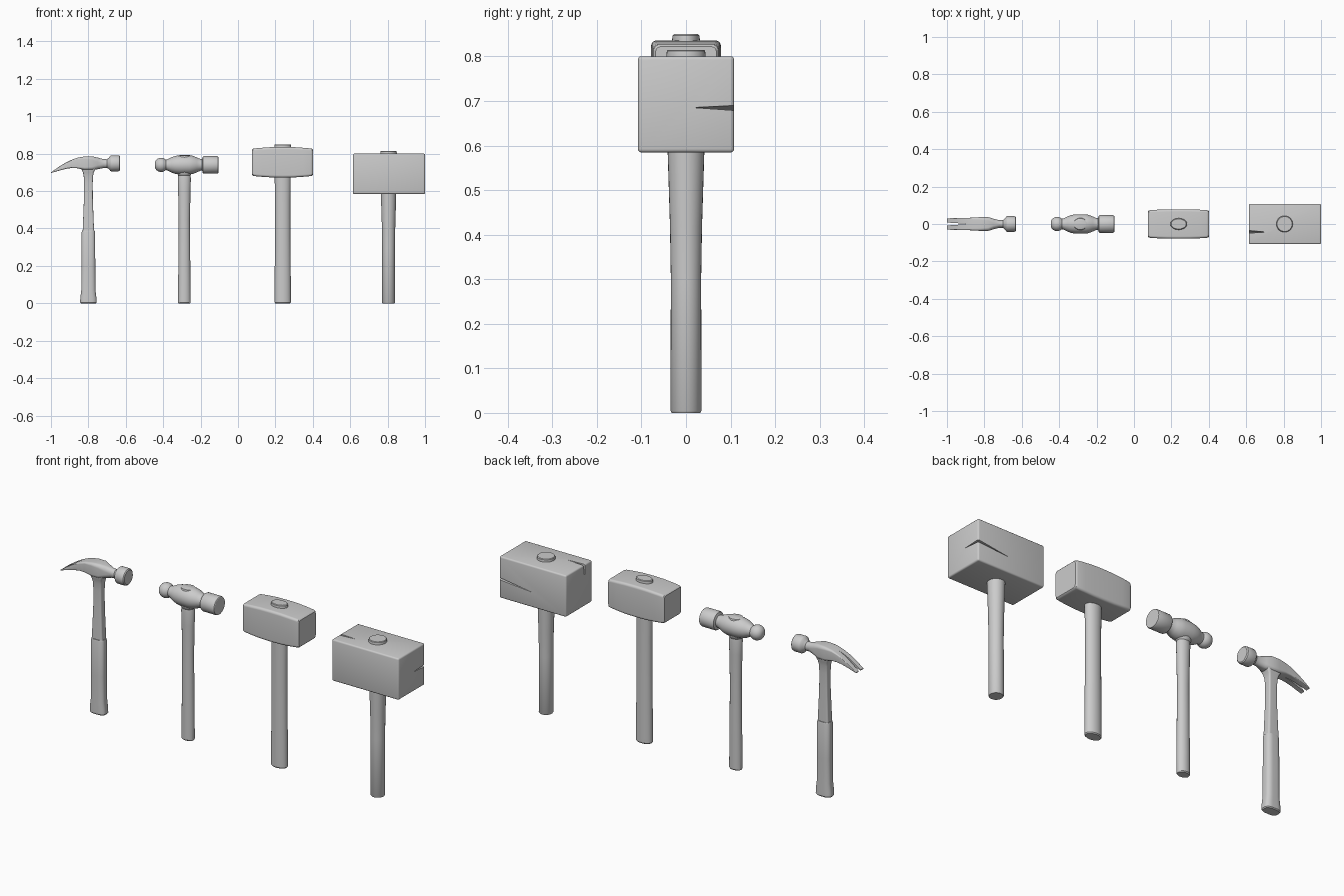
import bpy, bmesh
from math import sin, cos, pi


def finish(ob, angle=32):
    bpy.ops.object.select_all(action='DESELECT')
    ob.select_set(True)
    bpy.context.view_layer.objects.active = ob
    for m in list(ob.modifiers):
        bpy.ops.object.modifier_apply(modifier=m.name)
    bpy.ops.object.shade_smooth_by_angle(angle=angle * pi / 180)


def to_object(name, bm):
    bmesh.ops.recalc_face_normals(bm, faces=bm.faces)
    me = bpy.data.meshes.new(name)
    bm.to_mesh(me)
    bm.free()
    ob = bpy.data.objects.new(name, me)
    bpy.context.collection.objects.link(ob)
    return ob


def section(a, b, f, k=7):
    """Rounded rectangle; f = 1 gives an ellipse."""
    pts = []
    for q, (sx, sy) in enumerate([(1, 1), (-1, 1), (-1, -1), (1, -1)]):
        for i in range(k + 1):
            t = (q + i / k) * pi / 2
            pts.append((sx * a * (1 - f) + f * a * cos(t), sy * b * (1 - f) + f * b * sin(t)))
    return pts


def loft(name, axis, secs):
    """secs: (position on axis, centre offset, half size 1, half size 2, roundness)"""
    bm = bmesh.new()
    rings = []
    for t, c, a, b, f in secs:
        co = [(t, u, c + v) if axis == 'x' else (c + u, v, t) for u, v in section(a, b, f)]
        rings.append([bm.verts.new(p) for p in co])
    n = len(rings[0])
    for r, s in zip(rings, rings[1:]):
        for i in range(n):
            j = (i + 1) % n
            bm.faces.new((r[i], r[j], s[j], s[i]))
    bm.faces.new(rings[0])
    bm.faces.new(rings[-1])
    bmesh.ops.remove_doubles(bm, verts=bm.verts, dist=1e-5)
    return to_object(name, bm)


def handle(name, cx, f, rows):
    ob = loft(name, 'z', [(z, cx, a, b, f) for z, a, b in rows])
    finish(ob)
    return ob


def hull(name, pts):
    bm = bmesh.new()
    for p in pts:
        bm.verts.new(p)
    bmesh.ops.convex_hull(bm, input=bm.verts)
    return to_object(name, bm)


def cut(ob, cutter):
    m = ob.modifiers.new('cut', 'BOOLEAN')
    m.operation = 'DIFFERENCE'
    m.solver = 'EXACT'
    m.object = cutter
    cutter.hide_render = True
    cutter.hide_set(True)


# Claw hammer: grip, steel shaft, head with split claw
handle('claw_grip', -0.80, 0.7, [
    (0, .040, .025), (.005, .044, .029), (.03, .043, .029), (.07, .038, .028),
    (.2, .037, .028), (.38, .036, .027), (.388, .034, .025)])
handle('claw_shaft', -0.80, 0.35, [
    (.37, .031, .022), (.42, .029, .021), (.55, .024, .018), (.64, .023, .018),
    (.68, .025, .020), (.70, .029, .024), (.715, .037, .028), (.74, .05, .03)])
claw = loft('claw_head', 'x', [
    (-1.0, .698, .030, .002, .2), (-.975, .711, .031, .007, .2), (-.95, .723, .031, .012, .2),
    (-.92, .736, .032, .017, .2), (-.89, .745, .033, .022, .25), (-.86, .750, .034, .028, .3),
    (-.82, .749, .037, .036, .4), (-.78, .749, .037, .037, .5), (-.75, .748, .028, .031, .75),
    (-.72, .747, .020, .024, 1), (-.70, .747, .021, .023, 1), (-.69, .748, .030, .031, 1),
    (-.683, .748, .039, .040, 1), (-.677, .748, .042, .043, 1), (-.642, .748, .042, .043, 1),
    (-.634, .748, .040, .041, 1), (-.630, .748, .035, .036, 1)])
cut(claw, hull('claw_notch_cutter', [(x, y, z) for z in (.6, .9)
                                     for x, y in ((-1.03, -.010), (-1.03, .010), (-.88, 0))]))
finish(claw)

# Ball peen hammer
handle('ball_peen_handle', -0.287, 1, [
    (0, .031, .022), (.005, .034, .026), (.1, .033, .026), (.3, .031, .025),
    (.45, .030, .024), (.6, .033, .026), (.67, .035, .028), (.678, .033, .027), (.72, .03, .025)])
handle('ball_peen_eye', -0.287, 1, [
    (.683, .031, .026), (.686, .034, .029), (.70, .042, .034),
    (.775, .042, .034), (.789, .036, .030), (.791, .032, .026)])
peen = loft('ball_peen_head', 'x', [(x, .740, r, r, 1) for x, r in [
    (-.445, .008), (-.443, .018), (-.437, .027), (-.428, .034), (-.415, .038), (-.402, .037),
    (-.393, .033), (-.386, .028), (-.378, .029), (-.355, .041), (-.335, .048), (-.31, .052),
    (-.26, .052), (-.24, .048), (-.22, .040), (-.200, .031), (-.192, .031), (-.188, .044),
    (-.183, .047), (-.113, .047), (-.107, .045), (-.105, .042)]])
finish(peen)

# Bowed wooden mallet, handle pokes through the top
handle('bowed_mallet_handle', 0.239, 1, [
    (0, .040, .026), (.005, .044, .030), (.15, .043, .030), (.35, .041, .029),
    (.55, .041, .029), (.67, .043, .030), (.84, .045, .031), (.847, .044, .030), (.850, .040, .027)])
half = [(-.162, .068, .068), (-.158, .072, .072), (-.15, .074, .074), (-.11, .0775, .0765),
        (-.06, .081, .078)]
rows = half + [(0, .082, .0785)] + [(-x, z, y) for x, z, y in reversed(half)]
finish(loft('bowed_mallet_head', 'x', [(.238 + x, .754, y, z, .16) for x, z, y in rows]))

# Square wooden mallet with two cracks
handle('square_mallet_handle', 0.805, 1, [
    (0, .032, .032), (.005, .035, .035), (.3, .034, .034), (.42, .036, .036),
    (.58, .041, .041), (.805, .044, .044), (.812, .043, .043), (.815, .040, .040)])
bpy.ops.mesh.primitive_cube_add(size=1, location=(.8075, 0, .6925))
block = bpy.context.object
block.name = 'square_mallet_head'
block.scale = (.385, .216, .216)
bpy.ops.object.transform_apply(location=False, rotation=False, scale=True)
bev = block.modifiers.new('bevel', 'BEVEL')
bev.width = .008
bev.segments = 3
cut(block, hull('side_crack_cutter', [
    (1.005, .113, .691), (1.005, .113, .679), (1.005, .013, .686), (.80, .113, .662)]))
cut(block, hull('top_crack_cutter', [
    (.61, -.034, .805), (.61, -.049, .805), (.72, -.043, .805), (.61, -.045, .725)]))
finish(block)
